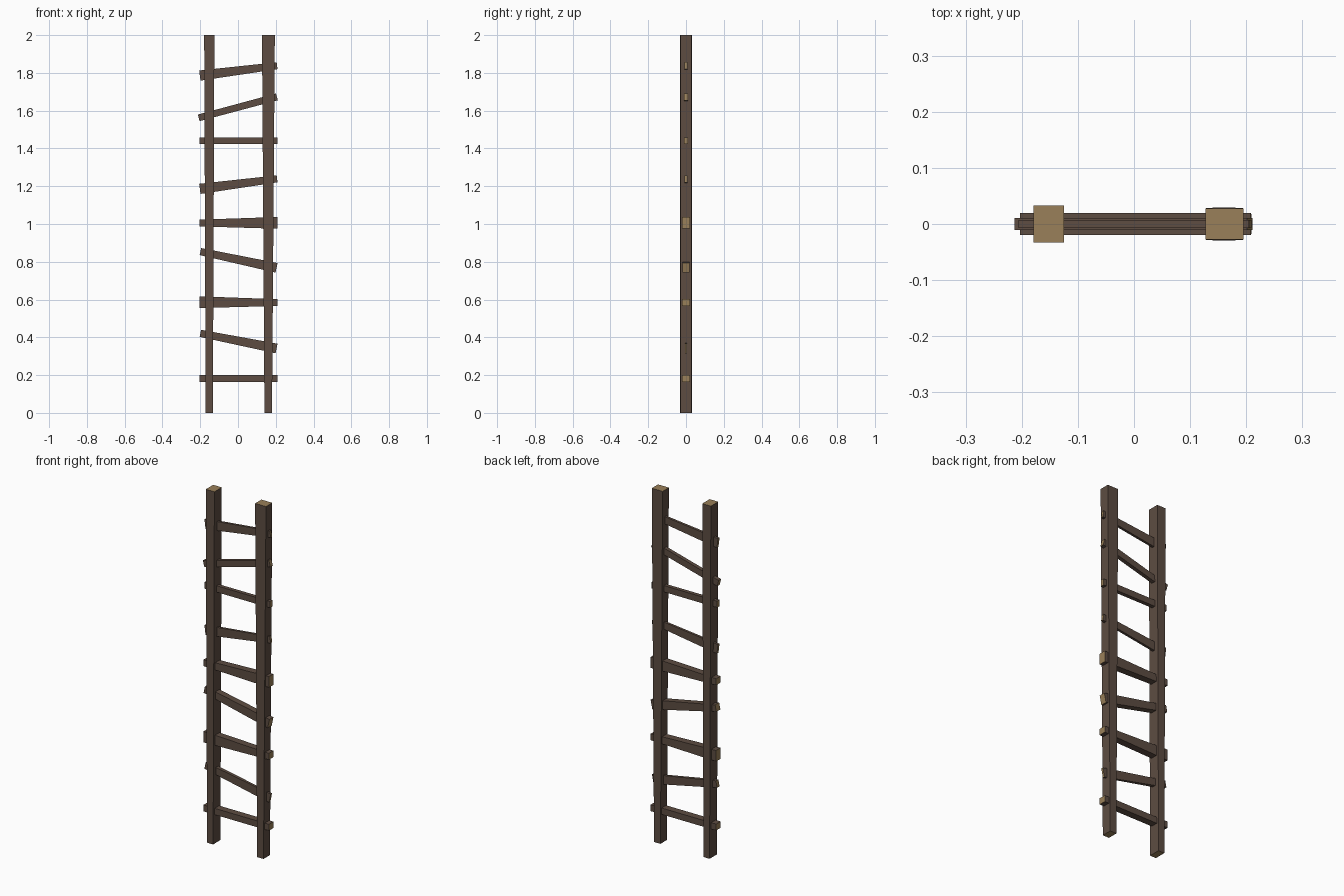
import bpy, bmesh
from mathutils import Vector

if "Cube" in bpy.data.objects:
    bpy.data.objects.remove(bpy.data.objects["Cube"])


def material(name, rgb):
    m = bpy.data.materials.new(name)
    m.diffuse_color = (*rgb, 1)
    m.use_nodes = True
    m.node_tree.nodes["Principled BSDF"].inputs["Base Color"].default_value = m.diffuse_color
    return m


bark = material("dark brown wood", (0.110, 0.073, 0.054))
cut = material("tan cut wood", (0.32, 0.215, 0.10))


def beam(name, a, b, size_a, size_b):
    """Tapered square beam in the XZ plane; sizes are (in-plane width, y depth)."""
    a, b = Vector(a), Vector(b)
    axis = (b - a).normalized()
    depth = Vector((0, 1, 0))
    side = depth.cross(axis)
    bm = bmesh.new()
    rings = []
    for p, (w, d) in ((a, size_a), (b, size_b)):
        rings.append([bm.verts.new(p + side * (w / 2 * i) + depth * (d / 2 * j))
                      for i, j in ((-1, -1), (1, -1), (1, 1), (-1, 1))])
    for k in range(4):
        n = (k + 1) % 4
        bm.faces.new((rings[0][k], rings[0][n], rings[1][n], rings[1][k]))
    # sawn ends are lighter
    for ring in rings:
        bm.faces.new(ring).material_index = 1
    bmesh.ops.recalc_face_normals(bm, faces=bm.faces[:])
    me = bpy.data.meshes.new(name)
    bm.to_mesh(me)
    bm.free()
    me.materials.append(bark)
    me.materials.append(cut)
    ob = bpy.data.objects.new(name, me)
    bpy.context.collection.objects.link(ob)


# side rails, widening towards the top
beam("left_rail", (-0.152, 0, 0), (-0.152, 0, 2), (0.038, 0.066), (0.054, 0.066))
beam("right_rail", (0.160, 0, 0), (0.161, 0, 2), (0.040, 0.058), (0.068, 0.056))

# rungs: left x, left z, right x, right z, left height, right height, left depth, right depth
rungs = [
    (-0.203, 0.182, 0.208, 0.182, 0.036, 0.036, 0.040, 0.040),
    (-0.199, 0.421, 0.204, 0.341, 0.038, 0.052, 0.022, 0.012),
    (-0.203, 0.586, 0.208, 0.584, 0.062, 0.036, 0.040, 0.040),
    (-0.199, 0.854, 0.204, 0.768, 0.038, 0.052, 0.036, 0.036),
    (-0.203, 1.005, 0.208, 1.006, 0.036, 0.062, 0.040, 0.040),
    (-0.202, 1.186, 0.207, 1.239, 0.054, 0.037, 0.014, 0.014),
    (-0.203, 1.441, 0.208, 1.441, 0.036, 0.036, 0.022, 0.022),
    (-0.208, 1.562, 0.206, 1.673, 0.036, 0.037, 0.022, 0.022),
    (-0.202, 1.786, 0.207, 1.838, 0.054, 0.037, 0.014, 0.014),
]
for i, (x0, z0, x1, z1, h0, h1, d0, d1) in enumerate(rungs, 1):
    beam(f"rung_{i}", (x0, 0, z0), (x1, 0, z1), (h0, d0), (h1, d1))
